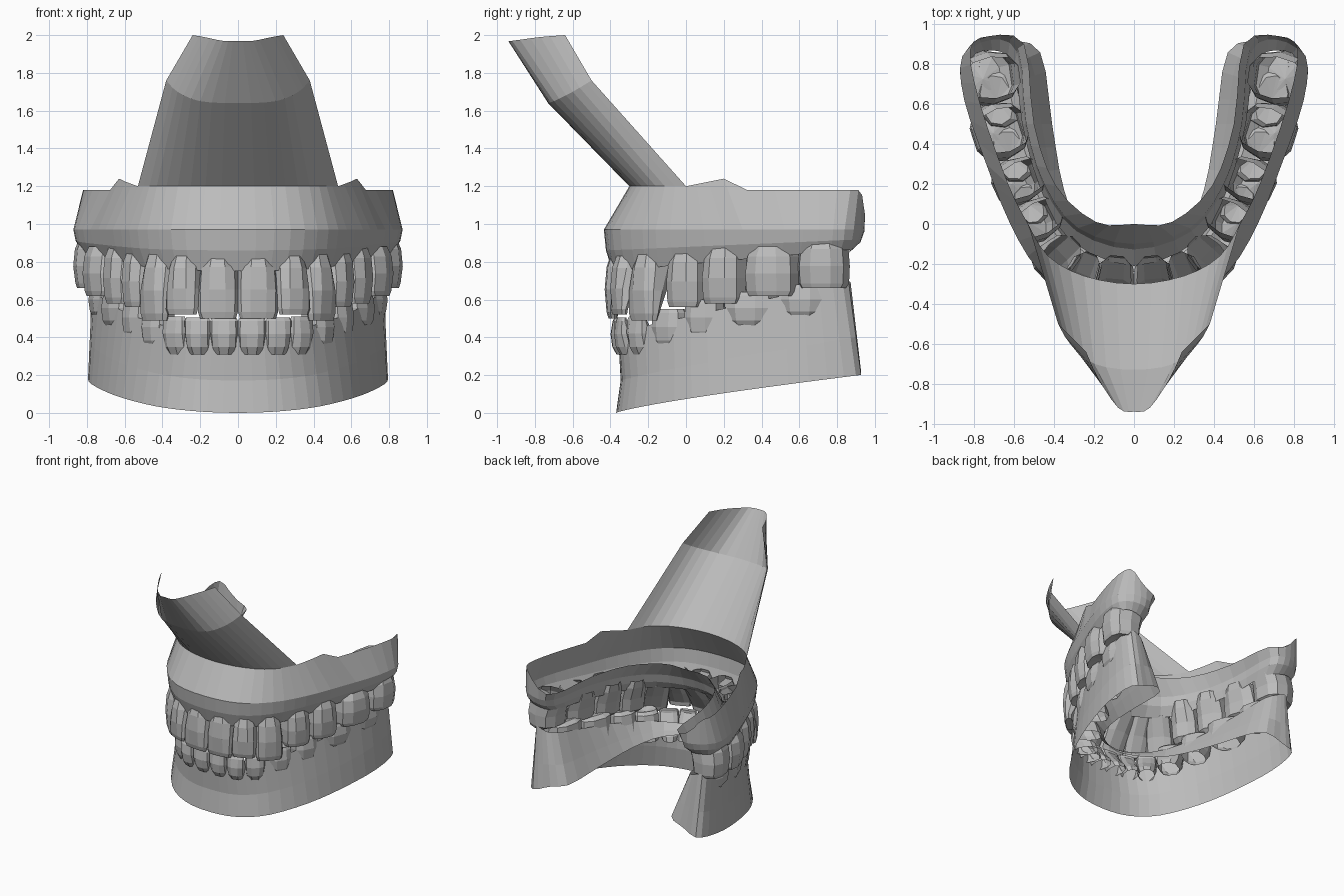
import bpy
import bmesh
import math
from mathutils import Vector

cube = bpy.data.objects.get("Cube")
if cube:
    bpy.data.objects.remove(cube, do_unlink=True)

# One plain grey for every part
grey = bpy.data.materials.new("plaster_grey")
grey.use_nodes = True
colour = (0.5, 0.5, 0.5, 1.0)
grey.diffuse_color = colour
grey.node_tree.nodes["Principled BSDF"].inputs["Base Color"].default_value = colour

SUBDIVISIONS = 3


def smooth_path(points):
    """Catmull-Rom path through half-arch points that starts on the midline."""
    pts = [Vector(p) for p in points]

    def mirrored(p):
        return Vector((-p.x, *p[1:]))

    first = mirrored(pts[1])
    last = mirrored(pts[-2]) if pts[-1].x == 0 else pts[-1]
    padded = [first] + pts + [last]
    path = []
    for a, b, c, d in zip(padded, padded[1:], padded[2:], padded[3:]):
        for step in range(SUBDIVISIONS):
            t = step / SUBDIVISIONS
            path.append(b + (c - a) * (t / 2)
                        + (2 * a - 5 * b + 4 * c - d) * (t * t / 2)
                        + (3 * b - a - 3 * c + d) * (t ** 3 / 2))
    path.append(pts[-1])
    return path


def raise_path(plan, outer_height, inner_height):
    """Turn a flat path into a 3D row; the cheek side and tongue side differ."""
    path = smooth_path(plan)
    turn = 7 * SUBDIVISIONS
    row = []
    for i, p in enumerate(path):
        blend = min(1, max(0, (i - turn) / SUBDIVISIONS + 0.5))
        z = outer_height(p.y) * (1 - blend) + inner_height(p.y) * blend
        row.append(Vector((p.x, p.y, z)))
    return row


def between(row_a, row_b, plan_share, height_share):
    """Row between two others, mixing plan position and height separately."""
    row = []
    for a, b in zip(row_a, row_b):
        p = a.lerp(b, plan_share)
        p.z = a.z + (b.z - a.z) * height_share
        row.append(p)
    return row


def finish(name, bm):
    """Store the half mesh and mirror it to the other side."""
    bmesh.ops.recalc_face_normals(bm, faces=bm.faces)
    mesh = bpy.data.meshes.new(name)
    bm.to_mesh(mesh)
    bm.free()
    mesh.materials.append(grey)
    obj = bpy.data.objects.new(name, mesh)
    bpy.context.collection.objects.link(obj)
    mirror = obj.modifiers.new("both_sides", 'MIRROR')
    mirror.use_axis[0] = True
    mirror.merge_threshold = 0.002


def bridge_rows(bm, rows, closed=False):
    """Quads between successive rows of points."""
    grid = [[bm.verts.new(p) for p in row] for row in rows]
    for low, high in zip(grid, grid[1:]):
        count = len(low)
        for i in range(count if closed else count - 1):
            j = (i + 1) % count
            bm.faces.new((low[i], low[j], high[j], high[i]))
    return grid


def sheet(name, rows):
    bm = bmesh.new()
    bridge_rows(bm, rows)
    finish(name, bm)


# Upper gum: cheek wall, back turn and palate wall in one horseshoe loop
upper_margin = raise_path(
    [(0, -.39), (.25, -.35), (.44, -.21), (.57, .02), (.69, .3), (.8, .6),
     (.82, .82), (.71, .87), (.6, .8), (.56, .5), (.47, .18), (.32, -.08), (0, -.21)],
    lambda y: .75 + .09 * (y + .4), lambda y: .75 + .09 * (y + .2))
upper_bulge = raise_path(
    [(0, -.435), (.28, -.39), (.48, -.23), (.62, 0), (.74, .3), (.85, .62),
     (.86, .84), (.72, .94), (.58, .88), (.54, .5), (.45, .2), (.28, -.02), (0, -.1)],
    lambda y: .97, lambda y: .9 + .06 * y)
upper_rim = raise_path(
    [(0, -.3), (.25, -.26), (.43, -.16), (.53, 0), (.63, .2), (.77, .6),
     (.82, .87), (.73, .94), (.55, .9), (.5, .5), (.39, .19), (.19, .01), (0, 0)],
    lambda y: 1.2 + .2 * max(0, y) if y < .21 else 1.18, lambda y: 1.02)
upper_collar = between(upper_bulge, upper_margin, .25, .5)
sheet("upper_gum", [upper_margin, upper_collar, upper_bulge, upper_rim])

# Curved flap that rises forward from the front of the upper rim
flap_bend = smooth_path([(0, -.73, 1.64), (.2, -.7, 1.65), (.32, -.6, 1.7), (.38, -.5, 1.76)])
flap_tip = smooth_path([(0, -.94, 1.97), (.08, -.92, 1.97), (.18, -.77, 1.99), (.24, -.64, 2)])
sheet("front_flap", [upper_rim[:len(flap_bend)], flap_bend, flap_tip])

# Lower gum: deep cheek wall, tongue wall flaring towards the middle
lower_margin = raise_path(
    [(0, -.36), (.2, -.34), (.38, -.22), (.55, .02), (.67, .3), (.76, .62),
     (.77, .83), (.69, .87), (.6, .8), (.54, .5), (.45, .15), (.28, -.12), (0, -.24)],
    lambda y: .42 + .22 * (y + .4), lambda y: .46 + .19 * (y + .2))
lower_base = raise_path(
    [(0, -.37), (.24, -.34), (.44, -.22), (.61, .03), (.72, .32), (.79, .65),
     (.77, .9), (.64, .92), (.47, .86), (.41, .5), (.35, .17), (.24, -.06), (0, -.19)],
    lambda y: .2 * (max(0, y + .37) / 1.29) ** .8, lambda y: .4 - .12 * (y + .17))
lower_waist = between(lower_margin, lower_base, .6, .6)
for p in lower_waist:
    if p.y < 0:
        p.y += .02 * min(1, -p.y / .3)
sheet("lower_gum", [lower_margin, lower_waist, lower_base])


def tooth(name, x, y, turn, width, depth, tip, neck, tip_depth):
    """Open-rooted crown whose outer face sits at x, y; turn is its outward angle."""
    angle = math.radians(turn)
    outward = Vector((math.sin(angle), -math.cos(angle), 0))
    along = Vector((math.cos(angle), math.sin(angle), 0))
    sides = 10
    # height share, width share, depth share, setback of the outer face
    profile = [(0, .74, .95, .03), (.2, .93, 1, .008), (.55, 1, (1 + tip_depth) / 2, 0),
               (.9, .97, tip_depth, .012), (1, .86, tip_depth * .75, .022)]
    rows = []
    for share, wide, deep, setback in profile:
        row = []
        for i in range(sides):
            a = math.tau * (i + .5) / sides
            s, c = math.sin(a), math.cos(a)
            u = math.copysign(abs(s) ** .8, s) * width * wide / 2
            v = (math.copysign(abs(c) ** .8, c) - 1) * depth * deep / 2 - setback
            spot = Vector((x, y, neck + (tip - neck) * share))
            row.append(spot + along * u + outward * v)
        rows.append(row)
    bm = bmesh.new()
    grid = bridge_rows(bm, rows, closed=True)
    # Biting surface, slightly dished on the wide back teeth
    end = grid[-1]
    middle = sum((v.co for v in end), Vector()) / sides
    if tip_depth > .5:
        middle.z -= (tip - neck) * .1
    centre = bm.verts.new(middle)
    for i in range(sides):
        bm.faces.new((end[i], end[(i + 1) % sides], centre))
    finish(name, bm)


tooth_names = ["central_incisor", "side_incisor", "canine", "first_premolar",
               "second_premolar", "first_molar", "second_molar"]
upper_teeth = [
    (.11, -.43, 5, .22, .26, .5, .84, .22), (.312, -.39, 22, .19, .25, .52, .83, .22),
    (.475, -.255, 47, .21, .24, .49, .84, .3), (.6, -.04, 62, .22, .25, .56, .86, .75),
    (.7, .16, 65, .24, .26, .58, .88, .75), (.81, .42, 72, .3, .28, .62, .88, .85),
    (.87, .71, 82, .28, .29, .66, .92, .85)]
lower_teeth = [
    (.076, -.4, 3, .152, .17, .505, .31, .25), (.225, -.375, 16, .145, .17, .505, .31, .25),
    (.36, -.29, 38, .155, .18, .51, .31, .3), (.49, -.13, 55, .2, .2, .55, .34, .7),
    (.6, .06, 64, .22, .22, .6, .39, .75), (.71, .31, 70, .29, .24, .64, .45, .85),
    (.785, .6, 78, .29, .24, .68, .5, .85)]
for jaw, teeth in (("upper", upper_teeth), ("lower", lower_teeth)):
    for label, shape in zip(tooth_names, teeth):
        tooth(f"{jaw}_{label}", *shape)
